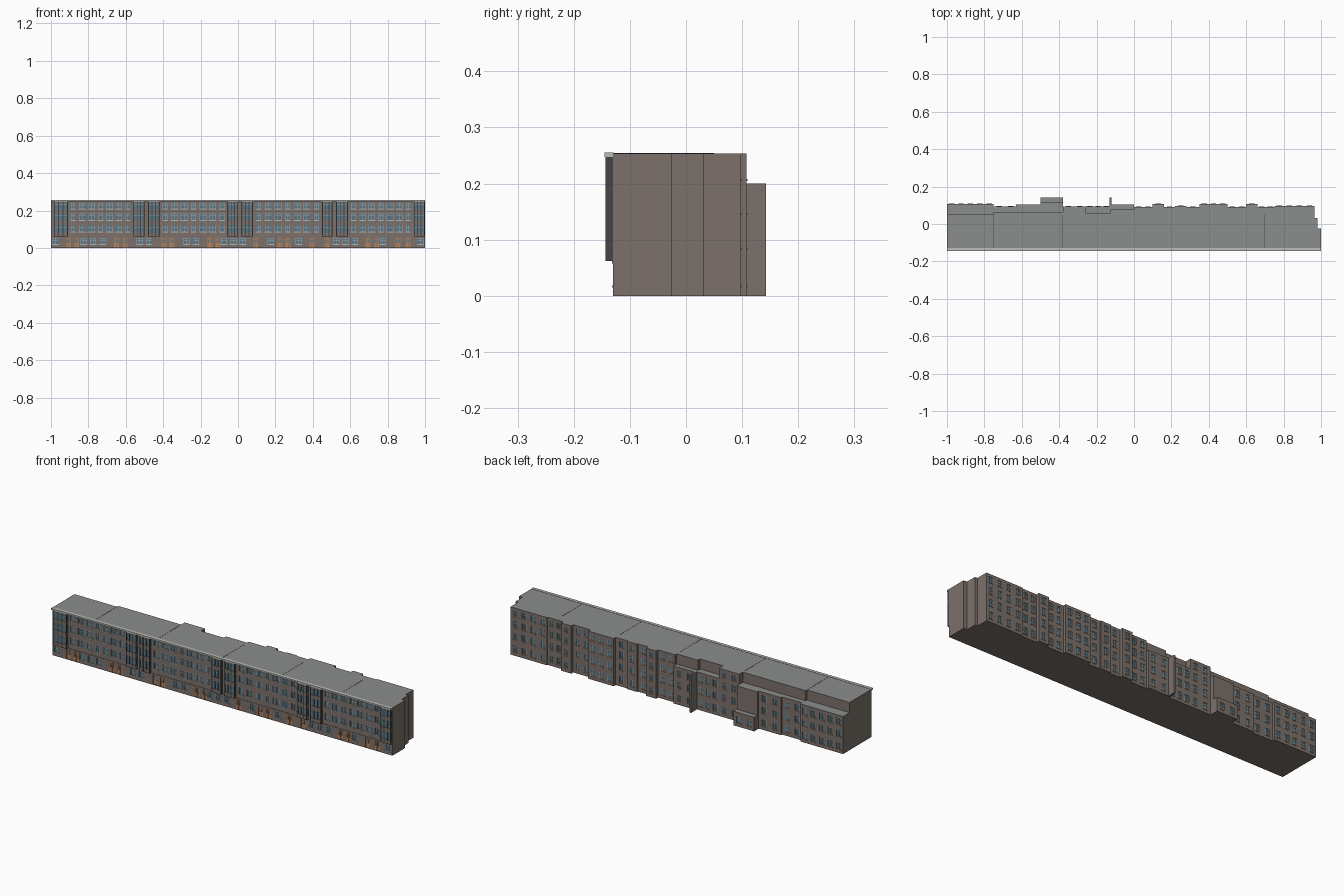
import bpy, bmesh

if "Cube" in bpy.data.objects:
    bpy.data.objects.remove(bpy.data.objects["Cube"])

def material(name, rgb):
    m = bpy.data.materials.new(name)
    m.diffuse_color = (*rgb, 1)
    m.use_nodes = True
    m.node_tree.nodes["Principled BSDF"].inputs["Base Color"].default_value = m.diffuse_color
    return m

BRICK = material("brick", (0.20, 0.165, 0.145))
ROOF = material("roof_grey", (0.26, 0.27, 0.265))
GLASS = material("glass", (0.10, 0.18, 0.23))
FRAME = material("pale_frame", (0.32, 0.42, 0.48))
DOOR = material("orange_wood", (0.50, 0.22, 0.10))
STONE = material("stone", (0.50, 0.51, 0.48))
DARK = material("dark_metal", (0.06, 0.06, 0.06))

parts = {}

def box(part, x0, x1, y0, y1, z0, z1):
    """Add a box to the named part's mesh."""
    bm = parts.setdefault(part, bmesh.new())
    y0, y1 = min(y0, y1), max(y0, y1)
    v = bmesh.ops.create_cube(bm, size=1)["verts"]
    bmesh.ops.scale(bm, verts=v, vec=(x1 - x0, y1 - y0, z1 - z0))
    bmesh.ops.translate(bm, verts=v, vec=((x0 + x1) / 2, (y0 + y1) / 2, (z0 + z1) / 2))

def finish(part, mat=None):
    bm = parts.pop(part)
    me = bpy.data.meshes.new(part)
    bm.to_mesh(me)
    bm.free()
    ob = bpy.data.objects.new(part, me)
    bpy.context.collection.objects.link(ob)
    if mat:
        me.materials.append(mat)
    return ob

def window(xc, w, z0, z1, y, d, side):
    """Recessed window in a wall at y facing direction d."""
    a, b, t = xc - w / 2, xc + w / 2, 0.0022
    box("openings", a, b, y + d * 0.01, y - d * 0.006, z0, z1)
    box(side + "_glass", a, b, y - d * 0.007, y - d * 0.0045, z0, z1)
    f = (y - d * 0.005, y - d * 0.002)
    for x in (a, xc - t / 2, b - t):
        box(side + "_window_frames", x, x + t, *f, z0, z1)
    for z in (z0, z0 + (z1 - z0) * 0.62, z1 - t):
        box(side + "_window_frames", a, b, *f, z, z + t)
    box(side + "_sills", a - 0.002, b + 0.002, y - d * 0.005, y + d * 0.0015, z0 - 0.003, z0)

ROWS = [(0.018, 0.053), (0.085, 0.121), (0.148, 0.184), (0.208, 0.239)]
FRONT = -0.13

# Rear wall segments: x start, x end, wall y, storeys with windows
rear = [(-1, -.75, .108, 3), (-.75, -.63, .094, 3), (-.63, -.5, .103, 3),
        (-.5, -.38, .1415, 1), (-.38, -.26, .094, 4), (-.26, -.125, .094, 3),
        (-.125, 0, .103, 3), (0, .1, .091, 4), (.1, .16, .108, 4),
        (.16, .22, .091, 4), (.22, .28, .097, 4), (.28, .35, .091, 4),
        (.35, .5, .108, 4), (.5, .6, .091, 4), (.6, .66, .108, 4),
        (.66, .75, .091, 4), (.75, .965, .097, 4)]
# Terraces cut from the rear: x start, x end, set-back wall y, terrace height
terraces = [(-1.1, -.75, .054, .2), (-.75, -.38, .065, .2), (-.5, -.38, .115, .075),
            (-.26, -.125, .06, .2), (-.125, 0, .078, .2)]

# Main body: footprint extruded to full height
outline = [(-1, FRONT), (1, FRONT), (1, -.025), (.98, -.025), (.98, .032), (.965, .032)]
for x0, x1, y, n in reversed(rear):
    outline += [(x1, y), (x0, y)]
bm = parts["body"] = bmesh.new()
base = bm.faces.new([bm.verts.new((x, y, 0)) for x, y in outline])
top = bmesh.ops.extrude_face_region(bm, geom=[base])["geom"]
bmesh.ops.translate(bm, verts=[g for g in top if isinstance(g, bmesh.types.BMVert)], vec=(0, 0, .25))
bmesh.ops.recalc_face_normals(bm, faces=bm.faces[:])
for v in bm.verts:
    if v.co.z > .2:
        v.co.z = .254
body = finish("body", BRICK)
body.data.materials.append(ROOF)

# Rear windows
for x0, x1, y, n in rear:
    count = max(1, round((x1 - x0) / 0.052))
    step = (x1 - x0) / count
    for i in range(count):
        for z0, z1 in ROWS[:n]:
            window(x0 + step * (i + .5), .025, z0, z1, y, 1, "rear")

# Bay windows: glass core, dark posts, brick bands
bays = [(-.985, -.91), (-.56, -.50), (-.48, -.42), (-.055, 0), (.02, .08),
        (.45, .505), (.525, .588), (.94, .998)]
for a, b in bays:
    box("bay_glass", a + .001, b - .001, -.1405, FRONT + .002, .063, .247)
    for k in range(4):
        x = a + (b - a - .004) * k / 3
        box("bay_posts", x, x + .004, -.1435, FRONT if k in (0, 3) else -.140, .062, .247)
        if k in (0, 3):
            box("bay_posts", x, x + .004, -.133, FRONT + .001, .062, .247)
    for z0, z1 in ((.062, .083), (.122, .146), (.185, .206), (.24, .247)):
        box("bay_bands", a, b, -.143, FRONT + .001, z0, z1)
    for z in (.11, .173, .23):
        box("bay_rails", a, b, -.142, -.139, z, z + .002)

# Front windows on the upper storeys
for a, b in ((-.905, -.565), (-.415, -.06), (.085, .445), (.593, .935)):
    step = (b - a) / 7
    for i in range(7):
        for z0, z1 in ROWS[1:]:
            window(a + step * (i + .5), .036 if i % 3 else .026, z0, z1, FRONT, -1, "front")

# Front doors in recessed openings with surrounds
doors = [-.905, -.862, -.65, -.603, -.395, -.352, -.15, -.106, .095, .225, .268,
         .395, .475, .695, .742, .855, .91]
for x in doors:
    w, z1 = .013, .055
    box("openings", x - w, x + w, FRONT - .01, FRONT + .006, .003, z1)
    box("door_glass", x - w, x + w, FRONT + .004, FRONT + .007, .003, z1)
    for a, b in ((x - w, x - .001), (x + .001, x + w)):
        box("doors", a, b, FRONT + .002, FRONT + .005, .003, .026)
        box("doors", a, a + .003, FRONT + .002, FRONT + .005, .026, z1)
        box("doors", b - .003, b, FRONT + .002, FRONT + .005, .026, z1)
    box("doors", x - w, x + w, FRONT + .002, FRONT + .005, .043, .046)
    box("doors", x - w, x + w, FRONT + .002, FRONT + .005, z1 - .003, z1)

# Ground floor windows wherever there is no door
for i in range(40):
    x = -.975 + i * .05
    if all(abs(x - d) > .031 for d in doors):
        window(x, .033, *ROWS[0], FRONT, -1, "front")

# String course, cornice, rear fin and small roof vents
box("string_course", -1, 1, FRONT - .002, FRONT + .001, .058, .062)
box("cornice", -1, 1, -.145, FRONT + .001, .247, .2555)
box("rear_fin", -.13, -.12, .08, .143, 0, .2)
for x in (-.75, -.38, 0, .35, .7):
    box("roof_seams", x - .001, x + .001, FRONT, .05, .2535, .2547)

# Cut terraces and openings into the body
helpers = []
for x0, x1, y, z in terraces:
    box("terrace_cutter", x0, x1, y, .3, z, .3)
    helpers.append(finish("terrace_cutter"))
helpers.append(finish("openings"))
for h in helpers:
    h.hide_render = True
    mod = body.modifiers.new("cut", 'BOOLEAN')
    mod.operation, mod.solver, mod.object = 'DIFFERENCE', 'EXACT', h
dg = bpy.context.evaluated_depsgraph_get()
cut = bpy.data.meshes.new_from_object(body.evaluated_get(dg))
body.modifiers.clear()
body.data = cut
for h in helpers:
    bpy.data.objects.remove(h)
cut.materials.clear()
cut.materials.append(BRICK)
cut.materials.append(ROOF)
for p in cut.polygons:
    p.material_index = int(p.normal.z > .9 and p.area > .001)

colours = {"front_glass": GLASS, "rear_glass": GLASS, "bay_glass": GLASS, "door_glass": GLASS,
           "front_window_frames": FRAME, "rear_window_frames": FRAME, "front_sills": STONE,
           "rear_sills": DOOR, "bay_posts": DARK, "bay_bands": BRICK, "bay_rails": FRAME,
           "doors": DOOR, "string_course": BRICK, "cornice": STONE, "rear_fin": BRICK,
           "roof_seams": DARK}
for part in list(parts):
    finish(part, colours[part])
